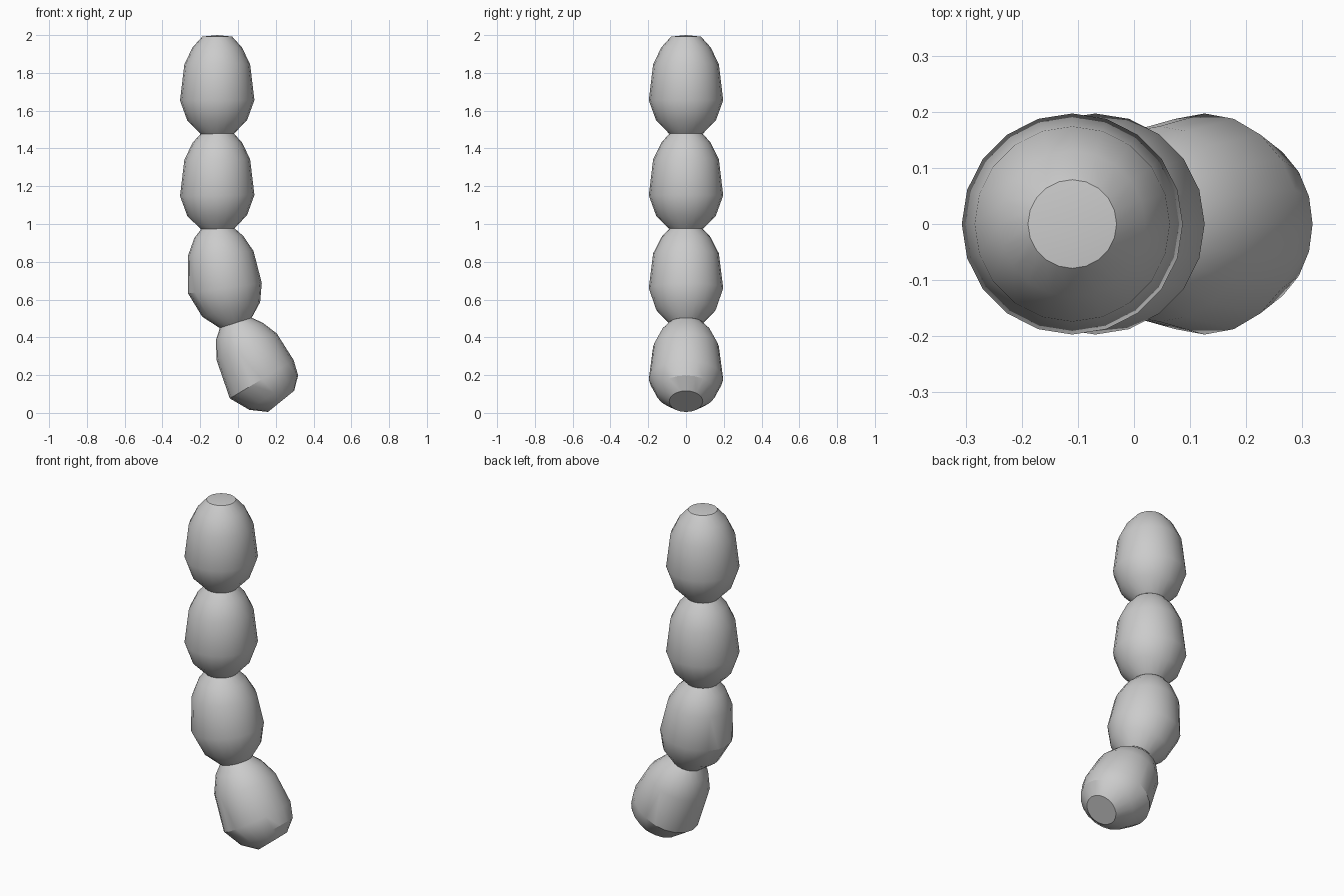
import bpy, bmesh, math
from mathutils import Vector

if "Cube" in bpy.data.objects:
    bpy.data.objects.remove(bpy.data.objects["Cube"])

SIDES = 20
PITCH = 0.504

# Bead profile: (distance along the chain, radius)
PROFILE = [(0.008, 0.079), (0.064, 0.13), (0.154, 0.174),
           (0.345, 0.197), (0.452, 0.158), (0.522, 0.089)]

# Chain centre line: (distance, x, z, tilt in degrees)
PATH = [(0.0, -0.11, 2.0, 0), (1.0, -0.11, 1.0, 1), (1.35, -0.07, 0.663, 8),
        (1.512, -0.02, 0.493, 17), (1.86, 0.127, 0.175, 31),
        (1.96, 0.187, 0.11, 35), (2.034, 0.228, 0.061, 39)]


def frame(s):
    """Centre point and tilt at distance s along the chain."""
    for a, b in zip(PATH, PATH[1:]):
        if s <= b[0] or b is PATH[-1]:
            f = (s - a[0]) / (b[0] - a[0])
            x, z, tilt = (a[i] + (b[i] - a[i]) * f for i in (1, 2, 3))
            return Vector((x, 0, z)), math.radians(tilt)


def bead(name, start):
    bm = bmesh.new()
    rings = []
    for t, r in PROFILE:
        centre, tilt = frame(start + t)
        across = Vector((math.cos(tilt), 0, math.sin(tilt)))
        rings.append([bm.verts.new(
            centre + across * r * math.cos(2 * math.pi * k / SIDES)
            + Vector((0, r * math.sin(2 * math.pi * k / SIDES), 0)))
            for k in range(SIDES)])
    for upper, lower in zip(rings, rings[1:]):
        for k in range(SIDES):
            n = (k + 1) % SIDES
            bm.faces.new((upper[k], lower[k], lower[n], upper[n]))
    # Slightly domed top cap and flat bottom cap
    tip = bm.verts.new(frame(start)[0])
    for k in range(SIDES):
        bm.faces.new((tip, rings[0][k], rings[0][(k + 1) % SIDES]))
    bm.faces.new(rings[-1])
    bmesh.ops.recalc_face_normals(bm, faces=bm.faces)
    mesh = bpy.data.meshes.new(name)
    bm.to_mesh(mesh)
    bm.free()
    obj = bpy.data.objects.new(name, mesh)
    bpy.context.collection.objects.link(obj)
    bpy.ops.object.select_all(action='DESELECT')
    obj.select_set(True)
    bpy.context.view_layer.objects.active = obj
    bpy.ops.object.shade_smooth_by_angle(angle=math.radians(30))


# Four beads, top to bottom
for i in range(4):
    bead(f"bead_{i + 1}", i * PITCH)
